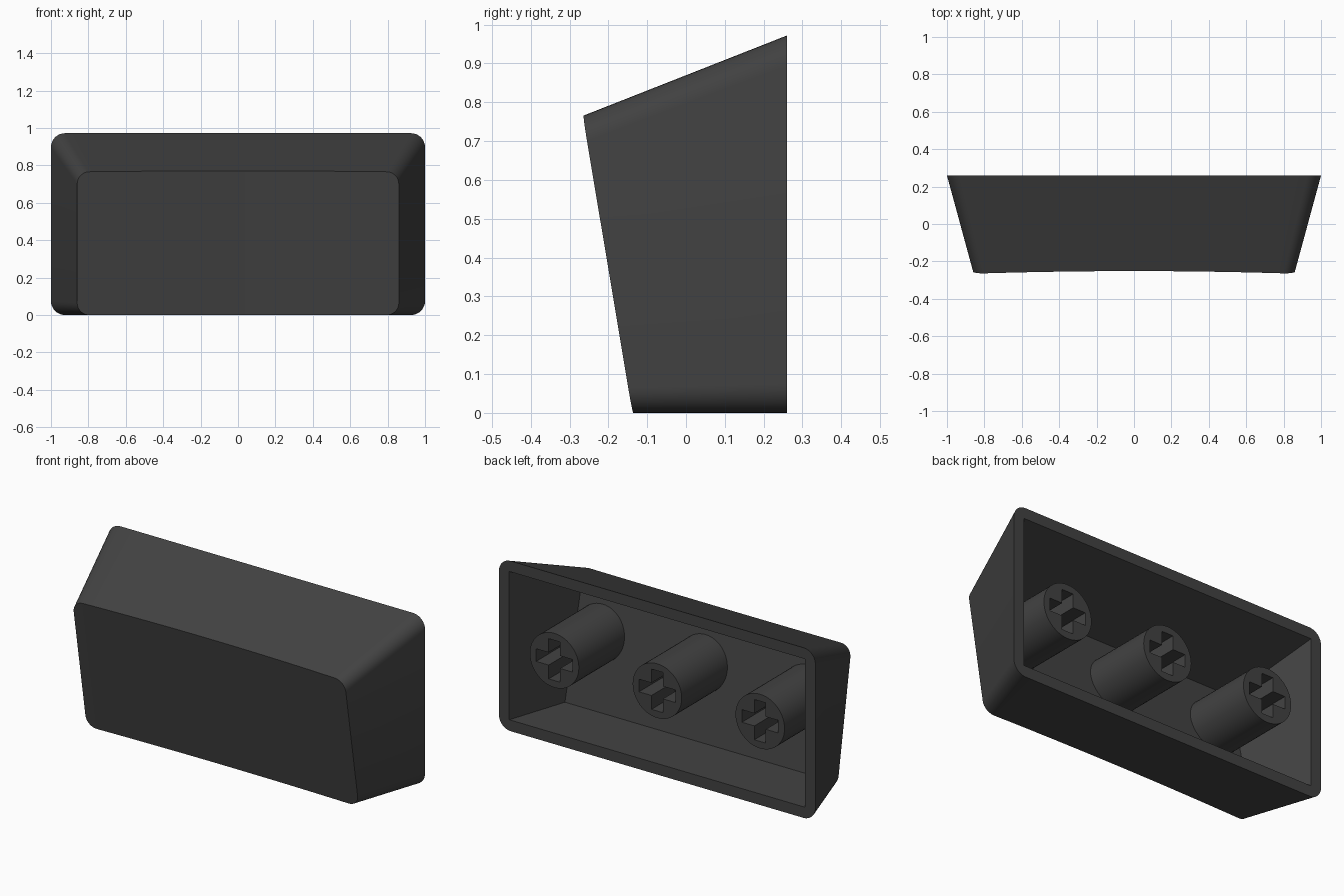
import bpy, bmesh, math
from mathutils import Vector

if "Cube" in bpy.data.objects:
    bpy.data.objects.remove(bpy.data.objects["Cube"])

# One dark plastic colour for everything
plastic = bpy.data.materials.new("dark grey plastic")
plastic.use_nodes = True
GREY = (0.055, 0.055, 0.055, 1)
plastic.diffuse_color = GREY
plastic.node_tree.nodes["Principled BSDF"].inputs["Base Color"].default_value = GREY

CORNER_STEPS = 8
SPAN_STEPS = 16
BACK_Y = 0.26
SLOPE = -0.167          # lean of the top plate
DISH = 0.014            # depth of the finger dish
FRONT_HALF = 0.86


def plate_y(z):
    return -0.138 + SLOPE * z


def floor_y(z):
    return plate_y(z) + 0.067


def make_object(name, bm):
    bmesh.ops.recalc_face_normals(bm, faces=bm.faces)
    mesh = bpy.data.meshes.new(name)
    bm.to_mesh(mesh)
    bm.free()
    obj = bpy.data.objects.new(name, mesh)
    mesh.materials.append(plastic)
    bpy.context.collection.objects.link(obj)
    return obj


def activate(obj):
    bpy.ops.object.select_all(action="DESELECT")
    obj.select_set(True)
    bpy.context.view_layer.objects.active = obj


def outline(half_low, half_high, low, high, radius, depth):
    """Rounded rectangle: top row left to right, then bottom row back again."""
    left = []
    for i in range(CORNER_STEPS + 1):
        a = math.pi / 2 * i / CORNER_STEPS
        left.append((radius * (1 - math.cos(a)), radius * (1 - math.sin(a))))

    def row(half, base, direction):
        start = [(-half + dx, dz) for dx, dz in left]
        inner = half - radius
        middle = [(-inner + 2 * inner * k / SPAN_STEPS, 0) for k in range(1, SPAN_STEPS)]
        end = [(-x, dz) for x, dz in reversed(start)]
        return [(x, base + direction * dz) for x, dz in start + middle + end]

    points = row(half_high, high, -1) + row(half_low, low, 1)[::-1]
    return [Vector((x, depth(z), z)) for x, z in points]


# Hollow shell: outer walls, rim, cavity walls, floor and dished plate
back = outline(1, 1, 0, 0.972, 0.075, lambda z: BACK_Y)
front = outline(FRONT_HALF, FRONT_HALF, 0, 0.765, 0.065, plate_y)
for i, p in enumerate(front):
    sink = DISH * (1 - (p.x / FRONT_HALF) ** 2)
    front[i] = p.lerp(back[i], sink / (BACK_Y - p.y))
mouth = outline(0.935, 0.935, 0.063, 0.91, 0, lambda z: BACK_Y)
floor = outline(0.822, 0.792, 0.063, 0.725, 0, floor_y)

bm = bmesh.new()
rings = [[bm.verts.new(p) for p in ring] for ring in (front, back, mouth, floor)]
count = len(front)
for a, b in zip(rings, rings[1:]):
    for i in range(count):
        j = (i + 1) % count
        bm.faces.new((a[i], a[j], b[j], b[i]))
for ring in (rings[0], rings[-1]):
    for i in range(count // 2 - 1):
        bm.faces.new((ring[i], ring[i + 1], ring[count - 2 - i], ring[count - 1 - i]))
bmesh.ops.remove_doubles(bm, verts=bm.verts, dist=0.0001)
shell = make_object("shell", bm)
activate(shell)
bpy.ops.object.shade_smooth_by_angle(angle=math.radians(30))

# Mounting stems with cross-shaped sockets
STEM_Z = 0.478
STEM_RADIUS = 0.155
ARM = 0.115
THIN = 0.036
SOCKET_DEPTH = 0.21


def prism(name, points, y0, y1):
    """Extrude an x-z outline along y; y0 may depend on z."""
    bm = bmesh.new()
    near = [bm.verts.new((x, y0(z), z)) for x, z in points]
    far = [bm.verts.new((x, y1, z)) for x, z in points]
    bm.faces.new(near)
    bm.faces.new(far)
    for i in range(len(points)):
        j = (i + 1) % len(points)
        bm.faces.new((near[i], near[j], far[j], far[i]))
    return make_object(name, bm)


quarter = [(ARM, -THIN), (ARM, THIN), (THIN, THIN)]
cross = []
for turn in range(4):
    cross += quarter
    quarter = [(-z, x) for x, z in quarter]

for name, cx in (("right_stem", -0.65), ("middle_stem", 0), ("left_stem", 0.65)):
    circle = [(cx + STEM_RADIUS * math.cos(a), STEM_Z + STEM_RADIUS * math.sin(a))
              for a in (math.tau * k / 48 for k in range(48))]
    stem = prism(name, circle, lambda z: floor_y(z) - 0.02, BACK_Y)
    cutter = prism("socket_cutter", [(cx + x, STEM_Z + z) for x, z in cross],
                   lambda z: BACK_Y - SOCKET_DEPTH, BACK_Y + 0.1)
    cutter.hide_render = True
    cut = stem.modifiers.new("socket", "BOOLEAN")
    cut.operation = "DIFFERENCE"
    cut.solver = "EXACT"
    cut.object = cutter
    activate(stem)
    bpy.ops.object.modifier_apply(modifier=cut.name)
    bpy.data.objects.remove(cutter)
    bpy.ops.object.shade_smooth_by_angle(angle=math.radians(30))
